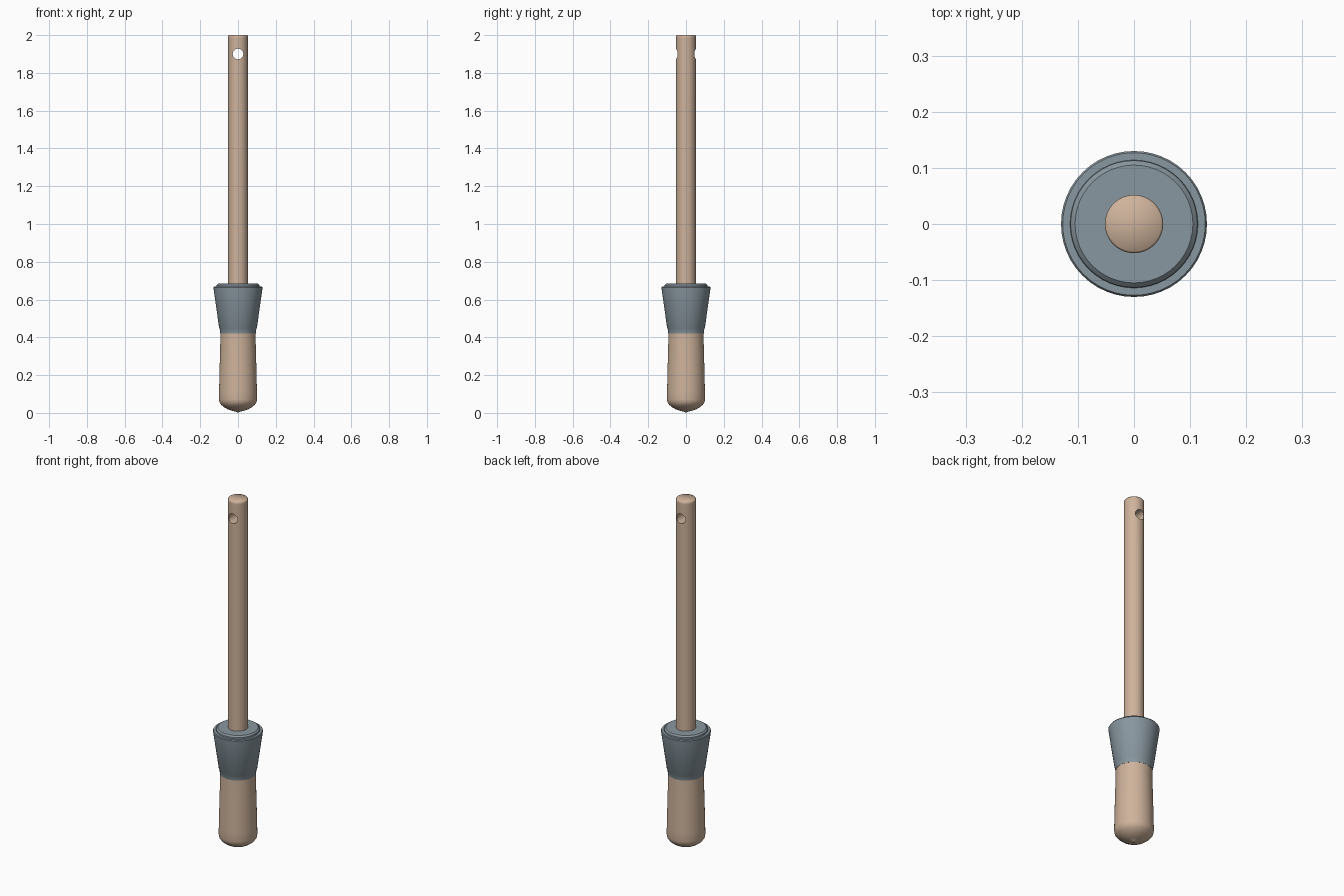
import bpy
import math

if "Cube" in bpy.data.objects:
    bpy.data.objects.remove(bpy.data.objects["Cube"])


def material(name, rgb):
    m = bpy.data.materials.new(name)
    m.diffuse_color = (*rgb, 1.0)
    m.use_nodes = True
    m.node_tree.nodes["Principled BSDF"].inputs["Base Color"].default_value = m.diffuse_color
    return m


wood = material("pale_wood", (0.62, 0.45, 0.33))
grey = material("blue_grey", (0.25, 0.31, 0.35))


def lathe(name, profile, mat, sides=48):
    """Revolve (radius, z) points, listed bottom to top, around z."""
    verts, rings, faces = [], [], []
    for r, z in profile:
        n = 1 if r == 0 else sides
        start = len(verts)
        for i in range(n):
            a = 2 * math.pi * i / sides
            verts.append((r * math.cos(a), r * math.sin(a), z))
        rings.append([start + (i if n > 1 else 0) for i in range(sides)])
    for lo, hi in zip(rings, rings[1:]):
        for i in range(sides):
            j = (i + 1) % sides
            loop = [lo[i], lo[j], hi[j], hi[i]]
            faces.append(list(dict.fromkeys(loop)))
    me = bpy.data.meshes.new(name)
    me.from_pydata(verts, [], faces)
    me.materials.append(mat)
    ob = bpy.data.objects.new(name, me)
    bpy.context.collection.objects.link(ob)
    return ob


def activate(ob):
    bpy.ops.object.select_all(action='DESELECT')
    ob.select_set(True)
    bpy.context.view_layer.objects.active = ob


def smooth(ob, angle):
    activate(ob)
    bpy.ops.object.shade_smooth_by_angle(angle=math.radians(angle))


# Grip: slightly flared, with a rounded lower end
grip = lathe("grip", [
    (0, 0), (0.01, 0.006), (0.03, 0.011), (0.052, 0.018), (0.072, 0.029),
    (0.088, 0.042), (0.098, 0.056), (0.101, 0.072), (0.1, 0.12),
    (0.097, 0.25), (0.094, 0.36), (0.093, 0.43), (0, 0.43)], wood)
smooth(grip, 50)

# Collar: flared cup with a lower lip and a raised top disc
collar = lathe("collar", [
    (0, 0.42), (0.094, 0.42), (0.097, 0.445), (0.1, 0.45), (0.129, 0.655),
    (0.13, 0.664), (0.127, 0.669), (0.114, 0.669), (0.113, 0.676),
    (0.105, 0.684), (0, 0.684)], grey)
smooth(collar, 30)

# Long shaft with a softened tip
shaft = lathe("shaft", [
    (0, 0.66), (0.052, 0.66), (0.052, 1.985), (0.052, 1.995),
    (0.0485, 2.0), (0, 2.0)], wood)

# Hanging hole through the shaft, front to back
bpy.ops.mesh.primitive_cylinder_add(vertices=32, radius=0.028, depth=0.3,
                                    location=(0, 0, 1.9),
                                    rotation=(math.pi / 2, 0, 0))
cutter = bpy.context.object
cutter.name = "hole_cutter"
cutter.hide_render = True
cutter.data.materials.append(wood)
activate(shaft)
mod = shaft.modifiers.new("hole", 'BOOLEAN')
mod.operation = 'DIFFERENCE'
mod.solver = 'EXACT'
mod.object = cutter
bpy.ops.object.modifier_apply(modifier=mod.name)
bpy.data.objects.remove(cutter)
smooth(shaft, 58)
